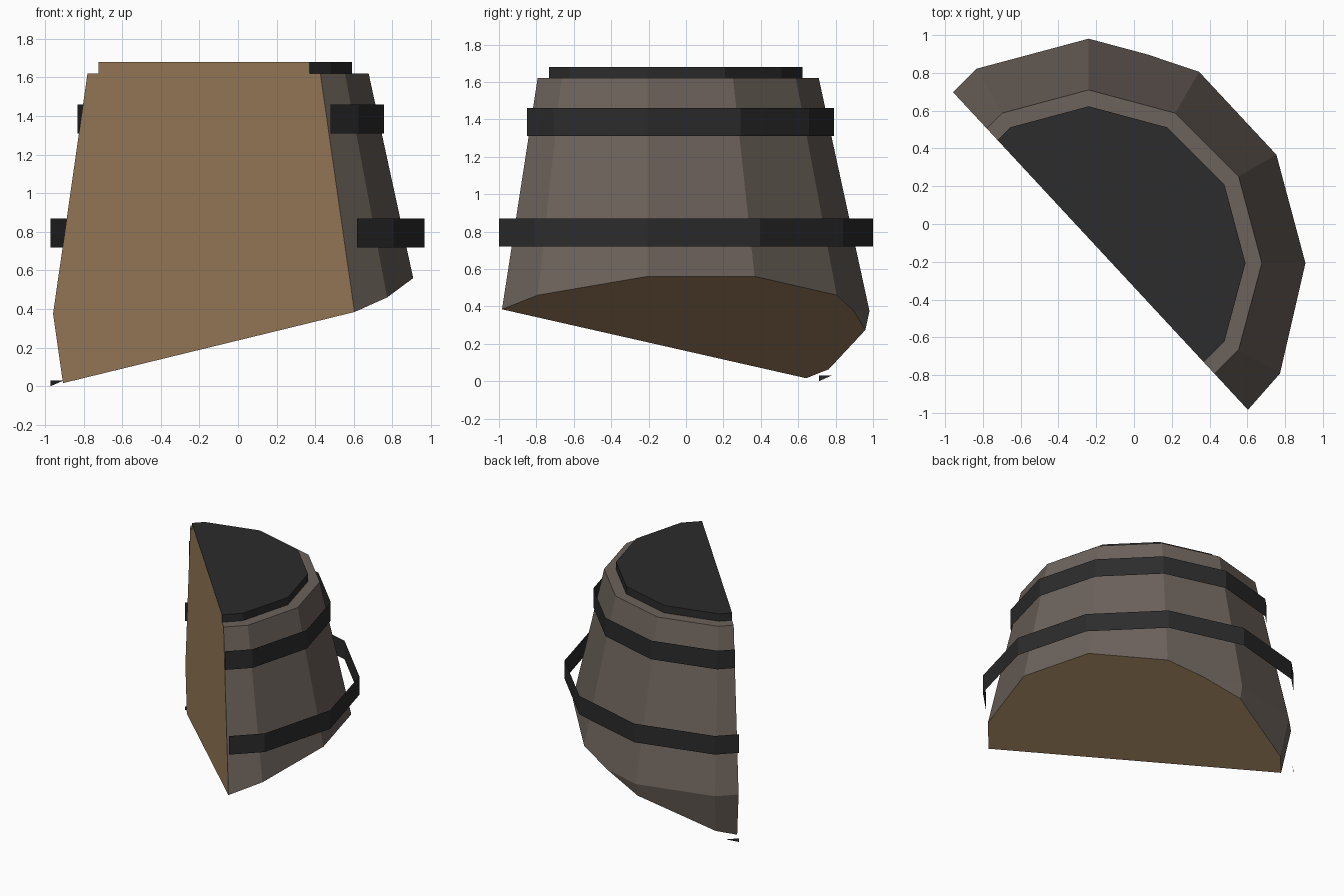
import bpy, bmesh
from math import cos, sin, pi
from mathutils import Vector

cube = bpy.data.objects.get("Cube")
if cube:
    bpy.data.objects.remove(cube)

SIDES = 12
AXIS = Vector((-0.24, -0.207, 0))   # centre line of the whole barrel
MID = 0.375                         # height of the widest point
# Planes that break the barrel: (point, normal towards the kept part)
CUTS = [(Vector((0, -0.334, 0)), Vector((1.077, 1, 0))),
        (Vector((0, 0, 0.268)), Vector((-0.343, -0.092, 1)))]


def material(name, color):
    m = bpy.data.materials.new(name)
    m.use_nodes = True
    m.diffuse_color = (*color, 1)
    bsdf = next(n for n in m.node_tree.nodes if n.type == 'BSDF_PRINCIPLED')
    bsdf.inputs["Base Color"].default_value = (*color, 1)
    return m


STAVE = material("grey_brown_wood", (0.15, 0.122, 0.105))
IRON = material("black_iron", (0.025, 0.025, 0.025))
CUT = material("fresh_cut_wood", (0.352, 0.223, 0.112))


def broken_lathe(name, profile, mats, strip_mats, solid):
    """Spin a (radius, height) profile, then cut it; solids get capped in the last material."""
    bm = bmesh.new()
    rings = []
    for r, z in profile:
        angles = [2 * pi * i / SIDES for i in range(SIDES)]
        rings.append([bm.verts.new(AXIS + Vector((r * cos(a), r * sin(a), z))) for a in angles])
    for low, high, mat in zip(rings, rings[1:], strip_mats):
        for i in range(SIDES):
            j = (i + 1) % SIDES
            bm.faces.new((low[i], low[j], high[j], high[i])).material_index = mat
    if solid:
        bm.faces.new(rings[0][::-1]).material_index = strip_mats[0]
        bm.faces.new(rings[-1]).material_index = strip_mats[-1]
    for point, normal in CUTS:
        geom = bm.verts[:] + bm.edges[:] + bm.faces[:]
        cut = bmesh.ops.bisect_plane(bm, geom=geom, plane_co=point, plane_no=normal,
                                     clear_inner=True)["geom_cut"]
        if solid:
            edges = [e for e in cut if isinstance(e, bmesh.types.BMEdge)]
            bmesh.ops.edgeloop_fill(bm, edges=edges, mat_nr=len(mats) - 1)
    if solid:
        bmesh.ops.recalc_face_normals(bm, faces=bm.faces[:])
    mesh = bpy.data.meshes.new(name)
    bm.to_mesh(mesh)
    bm.free()
    for m in mats:
        mesh.materials.append(m)
    obj = bpy.data.objects.new(name, mesh)
    bpy.context.collection.objects.link(obj)
    return obj


# Barrel body with its raised dark lid
broken_lathe("barrel_body",
             [(0.917, 2 * MID - 1.62), (1.188, MID), (0.917, 1.62), (0.83, 1.62), (0.83, 1.68)],
             [STAVE, IRON, CUT], [0, 0, 0, 1], True)

# Thin iron hoops standing off the staves; only a splinter of the lowest survives
for name, r, z in [("upper_hoop", 0.997, 1.31), ("middle_hoop", 1.207, 0.72),
                   ("lower_hoop_splinter", 1.207, -0.12)]:
    broken_lathe(name, [(r, z), (r, z + 0.15)], [IRON], [0], False)
